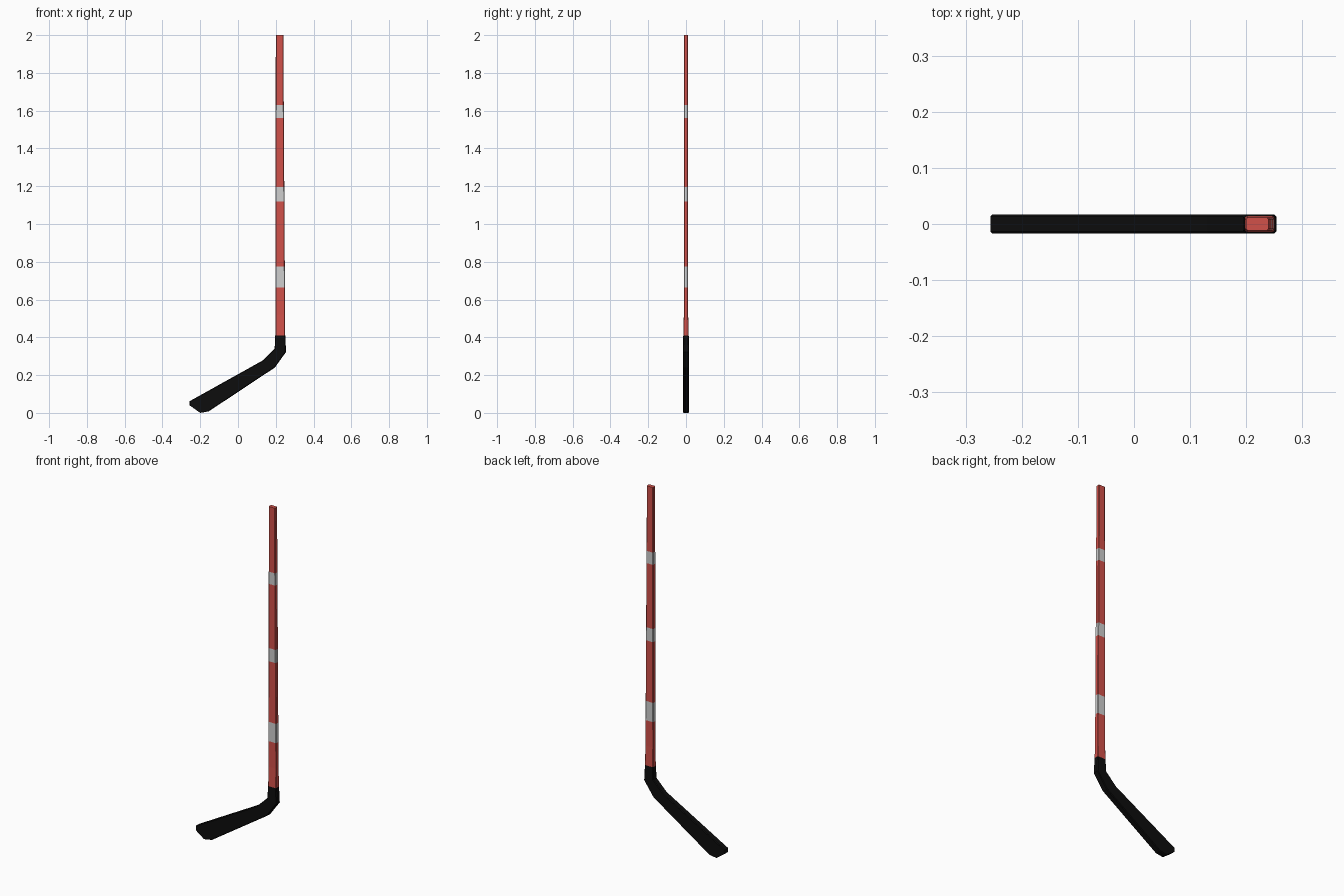
import bpy, bmesh
from mathutils import Vector

if "Cube" in bpy.data.objects:
    bpy.data.objects.remove(bpy.data.objects["Cube"])


def material(name, rgb):
    m = bpy.data.materials.new(name)
    m.diffuse_color = (*rgb, 1)
    m.use_nodes = True
    m.node_tree.nodes["Principled BSDF"].inputs["Base Color"].default_value = m.diffuse_color
    return m


red = material("red paint", (0.64, 0.082, 0.068))
white = material("white stripe", (0.62, 0.62, 0.62))
black = material("black tape", (0.004, 0.004, 0.004))


def ring(bm, a, b, h, c):
    """Chamfered rectangle spanning a to b in the xz plane, half thickness h."""
    a, b = Vector((a[0], 0, a[1])), Vector((b[0], 0, b[1]))
    u = (b - a).normalized() * c
    y = Vector((0, 1, 0))
    pts = [a + u - y * h, b - u - y * h, b - y * (h - c), b + y * (h - c),
           b - u + y * h, a + u + y * h, a + y * (h - c), a - y * (h - c)]
    return [bm.verts.new(p) for p in pts]


def loft(name, sections, chamfer, mats, rule=None):
    bm = bmesh.new()
    rings = [ring(bm, a, b, h, chamfer) for a, b, h in sections]
    for r, s in zip(rings, rings[1:]):
        for i in range(8):
            j = (i + 1) % 8
            bm.faces.new((r[i], r[j], s[j], s[i]))
    bm.faces.new(rings[0])
    bm.faces.new(rings[-1])
    bmesh.ops.recalc_face_normals(bm, faces=bm.faces)
    if rule:
        for f in bm.faces:
            f.material_index = rule(f.calc_center_median().z)
    me = bpy.data.meshes.new(name)
    bm.to_mesh(me)
    bm.free()
    for m in mats:
        me.materials.append(m)
    ob = bpy.data.objects.new(name, me)
    bpy.context.collection.objects.link(ob)
    return ob


# Shaft: tapers upward, rings placed at the stripe edges
stripes = [(0.665, 0.775), (1.12, 1.195), (1.56, 1.63)]
heights = [0.41, 0.52] + [z for s in stripes for z in s] + [2.0]


def shaft_section(z):
    t = (z - 0.41) / 1.59
    h = 0.0145 if z < 0.5 else 0.0115
    return (0.198 + 0.002 * t, z), (0.250 - 0.010 * t, z), h


loft("shaft", [shaft_section(z) for z in heights], 0.003, [red, white],
     lambda z: int(any(lo < z < hi for lo, hi in stripes)))

# Blade: bent heel, long flat blade and clipped toe
loft("blade", [
    ((0.197, 0.41), (0.251, 0.41), 0.0145),
    ((0.194, 0.34), (0.254, 0.322), 0.017),
    ((0.130, 0.277), (0.195, 0.240), 0.017),
    ((-0.256, 0.062), (-0.155, 0.008), 0.017),
    ((-0.256, 0.040), (-0.200, 0.000), 0.017),
], 0.004, [black])
